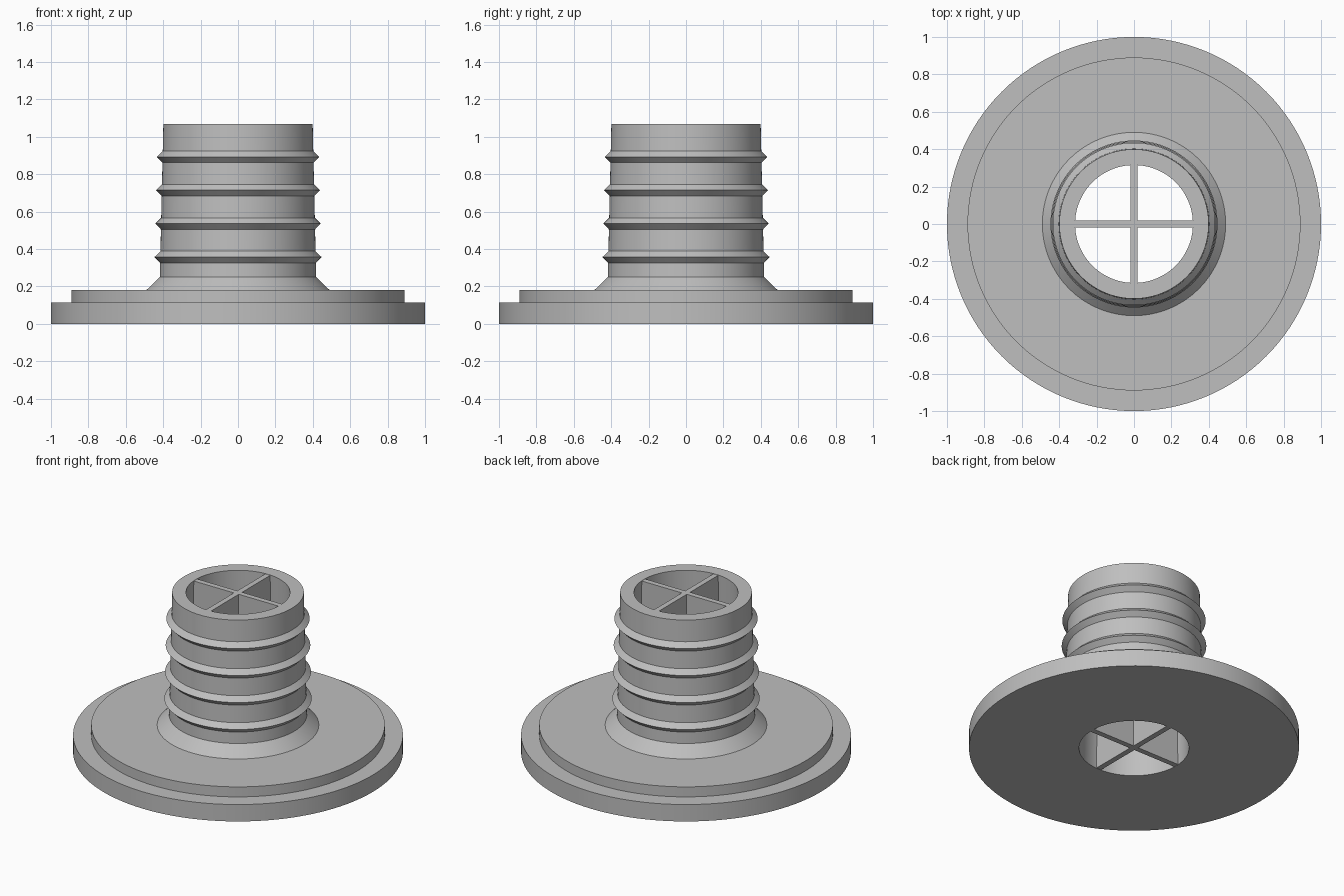
import bpy
import bmesh
import math

cube = bpy.data.objects.get("Cube")
if cube:
    bpy.data.objects.remove(cube, do_unlink=True)

SEGMENTS = 128
HEIGHT = 1.067

grey = bpy.data.materials.new("plain_grey")
grey.use_nodes = True
colour = (0.52, 0.52, 0.52, 1)
grey.diffuse_color = colour
grey.node_tree.nodes["Principled BSDF"].inputs["Base Color"].default_value = colour


def add_object(name, bm):
    bmesh.ops.recalc_face_normals(bm, faces=bm.faces)
    mesh = bpy.data.meshes.new(name)
    bm.to_mesh(mesh)
    bm.free()
    mesh.materials.append(grey)
    obj = bpy.data.objects.new(name, mesh)
    bpy.context.collection.objects.link(obj)
    return obj


def lathe(name, profile):
    """Revolve a closed (radius, z) outline around the z axis."""
    bm = bmesh.new()
    rings = []
    for r, z in profile:
        rings.append([bm.verts.new((r * math.cos(a), r * math.sin(a), z))
                      for a in (math.tau * i / SEGMENTS for i in range(SEGMENTS))])
    for k, ring in enumerate(rings):
        above = rings[(k + 1) % len(rings)]
        for i in range(SEGMENTS):
            j = (i + 1) % SEGMENTS
            bm.faces.new((ring[i], ring[j], above[j], above[i]))
    return add_object(name, bm)


def neck_radius(z):
    return 0.418 - 0.023 * (z - 0.25)


# Stepped flange, sloped collar, ribbed tapering neck and through bore
profile = [(0.333, 0), (1, 0), (1, 0.113), (0.89, 0.113), (0.89, 0.18),
           (0.49, 0.18), (neck_radius(0.25), 0.25)]
for i in range(4):
    z = 0.357 + 0.1785 * i
    profile += [(neck_radius(z - 0.031), z - 0.031),
                (neck_radius(z) + 0.031, z),
                (neck_radius(z + 0.031), z + 0.031)]
profile += [(neck_radius(HEIGHT), HEIGHT), (0.315, HEIGHT)]
body = lathe("flanged_ribbed_pipe", profile)

bpy.ops.object.select_all(action="DESELECT")
body.select_set(True)
bpy.context.view_layer.objects.active = body
bpy.ops.object.shade_smooth_by_angle(angle=math.radians(20))

# Cross-shaped divider running the length of the bore
bm = bmesh.new()
w, arm = 0.018, 0.345
outline = []
for q in range(4):
    c, s = round(math.cos(q * math.pi / 2)), round(math.sin(q * math.pi / 2))
    for x, y in ((arm, -w), (arm, w), (w, w)):
        outline.append(bm.verts.new((x * c - y * s, x * s + y * c, 0.002)))
base = bm.faces.new(outline)
extruded = bmesh.ops.extrude_face_region(bm, geom=[base], use_keep_orig=True)
top = [v for v in extruded["geom"] if isinstance(v, bmesh.types.BMVert)]
bmesh.ops.translate(bm, verts=top, vec=(0, 0, HEIGHT - 0.004))
add_object("cross_divider", bm)
